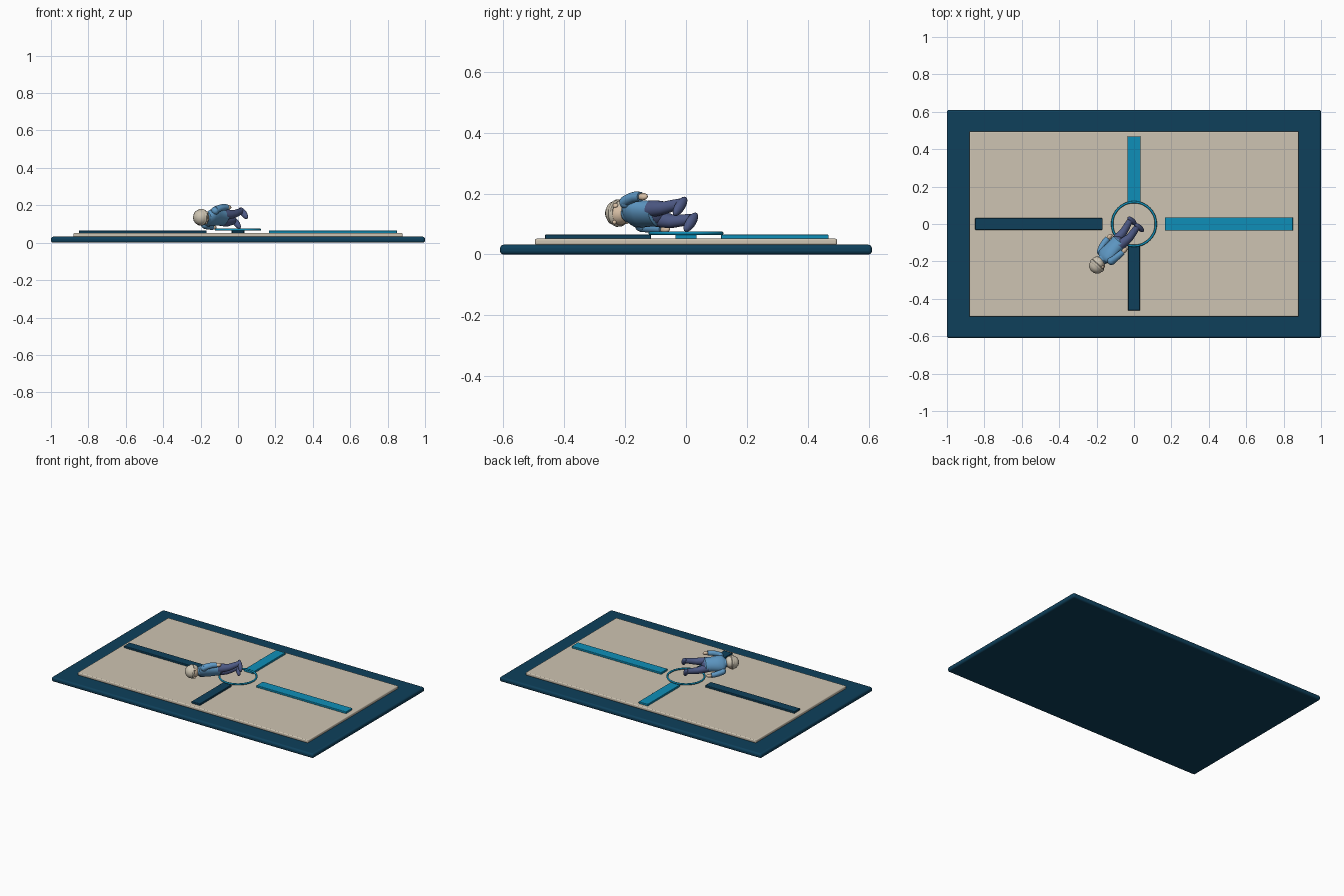
import bpy, bmesh, math
from mathutils import Matrix, Vector

old = bpy.data.objects.get("Cube")
if old:
    bpy.data.objects.remove(old, do_unlink=True)


def material(name, rgb):
    lin = [((c / 255 + 0.055) / 1.055) ** 2.4 for c in rgb] + [1]
    m = bpy.data.materials.new(name)
    m.use_nodes = True
    m.diffuse_color = lin
    bsdf = next(n for n in m.node_tree.nodes if n.type == 'BSDF_PRINCIPLED')
    bsdf.inputs["Base Color"].default_value = lin
    bsdf.inputs["Roughness"].default_value = 0.7
    return m


NAVY = material("deep_teal", (14, 64, 91))
SAND = material("sand", (206, 196, 178))
CYAN = material("bright_cyan", (15, 143, 184))
BLUE = material("jacket_blue", (94, 152, 196))
TROUSER = material("trouser_indigo", (78, 90, 134))
SKIN = material("warm_skin", (214, 190, 164))
CREAM = material("cap_cream", (205, 196, 178))


def finish(name, bm, mats, matrix=Matrix(), bevel=0):
    bmesh.ops.recalc_face_normals(bm, faces=bm.faces)
    mesh = bpy.data.meshes.new(name)
    bm.to_mesh(mesh)
    bm.free()
    ob = bpy.data.objects.new(name, mesh)
    bpy.context.collection.objects.link(ob)
    for m in mats:
        mesh.materials.append(m)
    ob.matrix_world = matrix
    if bevel:
        mod = ob.modifiers.new("rounded_edges", 'BEVEL')
        mod.width, mod.segments = bevel, 4
    bpy.ops.object.select_all(action='DESELECT')
    ob.select_set(True)
    bpy.context.view_layer.objects.active = ob
    bpy.ops.object.shade_smooth_by_angle(angle=math.radians(40))
    return ob


def slab(name, x0, x1, y0, y1, z0, z1, mat, bevel):
    bm = bmesh.new()
    bmesh.ops.create_cube(bm, size=1)
    bmesh.ops.scale(bm, vec=(x1 - x0, y1 - y0, z1 - z0), verts=bm.verts)
    bmesh.ops.translate(bm, vec=((x0 + x1) / 2, (y0 + y1) / 2, (z0 + z1) / 2), verts=bm.verts)
    return finish(name, bm, [mat], bevel=bevel)


def loft(name, rings, mat, matrix, sides=20):
    # Skin elliptical rings given as (x, y, z, radius x, radius y)
    bm = bmesh.new()
    loops = []
    for x, y, z, rx, ry in rings:
        loops.append([bm.verts.new((x + rx * math.cos(a), y + ry * math.sin(a), z))
                      for a in (math.tau * i / sides for i in range(sides))])
    for a, b in zip(loops, loops[1:]):
        for i in range(sides):
            j = (i + 1) % sides
            bm.faces.new((a[i], a[j], b[j], b[i]))
    bm.faces.new(loops[0])
    bm.faces.new(loops[-1])
    return finish(name, bm, [mat], matrix)


def ellipsoid(name, centre, radii, mat, matrix):
    bm = bmesh.new()
    bmesh.ops.create_uvsphere(bm, u_segments=20, v_segments=12, radius=1)
    bmesh.ops.scale(bm, vec=radii, verts=bm.verts)
    bmesh.ops.translate(bm, vec=centre, verts=bm.verts)
    return finish(name, bm, [mat], matrix)


def torus(name, major, minor, z, mat):
    bm = bmesh.new()
    n, k = 64, 10
    grid = [[bm.verts.new(((major + minor * math.cos(q)) * math.cos(p),
                           (major + minor * math.cos(q)) * math.sin(p),
                           z + minor * math.sin(q)))
             for q in (math.tau * j / k for j in range(k))]
            for p in (math.tau * i / n for i in range(n))]
    for i in range(n):
        for j in range(k):
            a, b = grid[i], grid[(i + 1) % n]
            bm.faces.new((a[j], b[j], b[(j + 1) % k], a[(j + 1) % k]))
    return finish(name, bm, [mat])


# Board
slab("base_board", -1, 1, -0.61, 0.61, 0, 0.032, NAVY, 0.012)
slab("inner_panel", -0.88, 0.88, -0.495, 0.495, 0.031, 0.052, SAND, 0.006)

# Cross bars and centre ring
slab("left_bar", 0.165, 0.85, -0.035, 0.035, 0.051, 0.065, CYAN, 0.003)
slab("back_bar", -0.035, 0.035, 0.115, 0.468, 0.051, 0.065, CYAN, 0.003)
slab("right_bar", -0.85, -0.168, -0.031, 0.031, 0.051, 0.065, NAVY, 0.003)
slab("front_bar", -0.032, 0.032, -0.462, -0.115, 0.051, 0.065, NAVY, 0.003)
torus("centre_ring", 0.117, 0.006, 0.07, CYAN)

# Reclining figure frame: body axis lies flat, rolled partly onto its side
up = Vector((-0.676, -0.737, 0)).normalized()
back = Vector((-0.52, 0.477, 0.709)).normalized()
side = back.cross(up)
BODY = Matrix((side, back, up)).transposed().to_4x4()
BODY.translation = (0.012, 0.004, 0.134)

# Torso, collar and neck
loft("jacket", [(0, 0, 0.128, 0.042, 0.032), (0, 0, 0.134, 0.049, 0.038),
                (0, 0, 0.165, 0.047, 0.037), (0, 0, 0.205, 0.051, 0.038),
                (0, 0, 0.238, 0.057, 0.035), (0, 0, 0.255, 0.049, 0.029),
                (0, 0, 0.267, 0.026, 0.022)], BLUE, BODY)
loft("collar", [(0, 0, 0.256, 0.03, 0.027), (0, 0, 0.266, 0.03, 0.028),
                (0, 0, 0.274, 0.024, 0.023)], BLUE, BODY)
loft("neck", [(0, 0, 0.255, 0.018, 0.018), (0, 0, 0.285, 0.018, 0.018)], SKIN, BODY)
ellipsoid("hips", (0, 0, 0.138), (0.043, 0.034, 0.028), TROUSER, BODY)

# Head with a rounded cap
ellipsoid("head", (0, 0, 0.305), (0.038, 0.039, 0.042), SKIN, BODY)
loft("cap_band", [(0, 0.003, 0.298, 0.041, 0.041), (0, 0.003, 0.302, 0.045, 0.045),
                  (0, 0.002, 0.312, 0.045, 0.045), (0, 0.002, 0.317, 0.041, 0.041)], CREAM, BODY)
loft("cap_crown", [(0, 0.002, 0.313, 0.042, 0.042), (0, 0.002, 0.33, 0.038, 0.038),
                   (0, 0.002, 0.343, 0.026, 0.026), (0, 0.002, 0.35, 0.01, 0.01)], CREAM, BODY)
ellipsoid("hair", (0, 0.012, 0.294), (0.038, 0.033, 0.03), CREAM, BODY)
ellipsoid("nose", (0, -0.039, 0.298), (0.007, 0.008, 0.007), SKIN, BODY)

# Paired limbs
for s, label in ((1, "left"), (-1, "right")):
    loft(label + "_leg", [(s * 0.023, 0, 0.15, 0.025, 0.029), (s * 0.026, -0.002, 0.12, 0.025, 0.028),
                          (s * 0.031, -0.005, 0.08, 0.021, 0.022), (s * 0.034, 0.003, 0.045, 0.019, 0.02),
                          (s * 0.036, 0.012, 0.012, 0.016, 0.017)], TROUSER, BODY)
    ellipsoid(label + "_shoe", (s * 0.037, -0.003, 0.006), (0.018, 0.041, 0.015), TROUSER, BODY)
    ellipsoid(label + "_shoulder", (s * 0.053, 0, 0.239), (0.021, 0.022, 0.021), BLUE, BODY)
    loft(label + "_sleeve", [(s * 0.056, 0, 0.243, 0.019, 0.021), (s * 0.066, 0.004, 0.215, 0.018, 0.019),
                             (s * 0.072, 0.006, 0.19, 0.017, 0.018), (s * 0.075, 0.004, 0.162, 0.016, 0.016)],
         BLUE, BODY)
    ellipsoid(label + "_hand", (s * 0.076, 0.003, 0.15), (0.011, 0.013, 0.019), SKIN, BODY)
    ellipsoid(label + "_ear", (s * 0.038, 0, 0.295), (0.006, 0.009, 0.01), SKIN, BODY)
